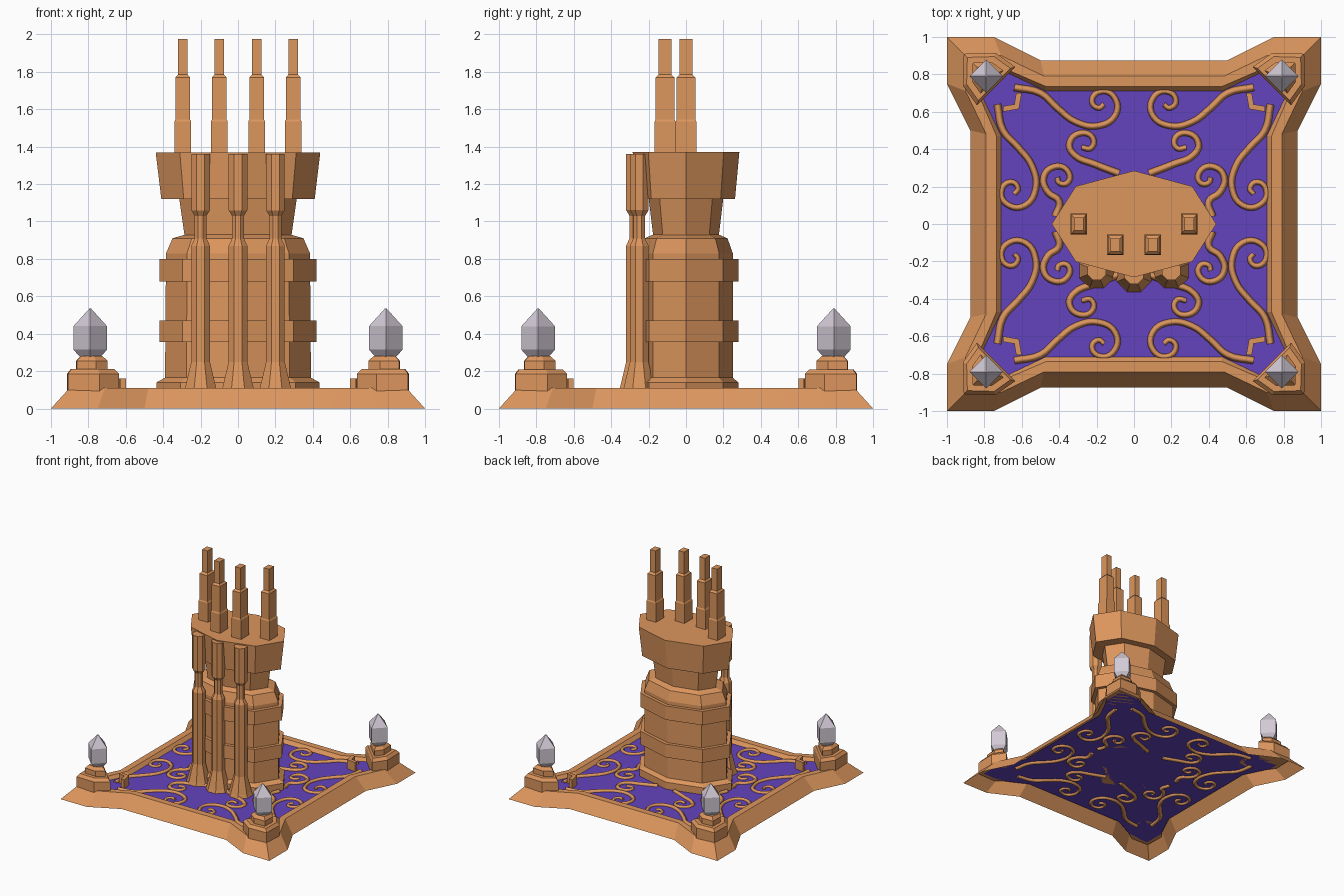
import bpy, bmesh, math
from mathutils import Vector

if "Cube" in bpy.data.objects:
    bpy.data.objects.remove(bpy.data.objects["Cube"])


def material(name, rgb):
    m = bpy.data.materials.new(name)
    m.use_nodes = True
    colour = (*rgb, 1)
    m.diffuse_color = colour
    m.node_tree.nodes["Principled BSDF"].inputs["Base Color"].default_value = colour
    return m


COPPER = material("copper", (0.72, 0.305, 0.11))
PURPLE = material("purple", (0.127, 0.056, 0.515))
CRYSTAL = material("pale_crystal", (0.64, 0.58, 0.66))
FLOOR = 0.08
QUADRANTS = [(1, 1, "back_left"), (-1, 1, "back_right"),
             (-1, -1, "front_right"), (1, -1, "front_left")]


def loft(name, rings, mat, caps=True):
    """Skin a stack of equal rings, bottom to top."""
    bm = bmesh.new()
    rows = [[bm.verts.new(p) for p in ring] for ring in rings]
    n = len(rows[0])
    for a, b in zip(rows, rows[1:]):
        for i in range(n):
            j = (i + 1) % n
            bm.faces.new((a[i], a[j], b[j], b[i]))
    if caps:
        bm.faces.new(rows[0][::-1])
        bm.faces.new(rows[-1])
        bmesh.ops.recalc_face_normals(bm, faces=bm.faces)
    mesh = bpy.data.meshes.new(name)
    bm.to_mesh(mesh)
    bm.free()
    mesh.materials.append(mat)
    obj = bpy.data.objects.new(name, mesh)
    bpy.context.collection.objects.link(obj)
    return obj


def ring(sides, rx, ry, z, x=0, y=0, turn=0.0):
    """Ellipse with few sides; turn is a fraction of one side."""
    step = math.tau / sides
    return [Vector((x + rx * math.cos((i + turn) * step),
                    y + ry * math.sin((i + turn) * step), z)) for i in range(sides)]


def star(corner, a, b, side, z):
    """Square outline with flared corners."""
    quarter = [(side, -b), (side, b), (corner, a), (corner, corner), (a, corner)]
    pts = []
    for k in range(4):
        for x, y in quarter:
            for _ in range(k):
                x, y = -y, x
            pts.append(Vector((x, y, z)))
    return pts


# Base: hollow sloping rim and floor
loft("base_rim", [star(1, 0.75, 0.5, 0.875, 0), star(0.9, 0.71, 0.48, 0.79, 0.11),
                  star(0.83, 0.69, 0.47, 0.735, 0.11), star(0.81, 0.68, 0.47, 0.71, FLOOR)],
     COPPER, caps=False)
floor_mesh = bpy.data.meshes.new("floor")
outline = star(0.88, 0.70, 0.48, 0.77, FLOOR)
floor_mesh.from_pydata(outline, [], [list(range(len(outline)))])
floor_mesh.materials.append(PURPLE)
bpy.context.collection.objects.link(bpy.data.objects.new("floor", floor_mesh))

# Scroll ornaments on the floor
edge_scroll = [(0.64, 0.73), (0.50, 0.70), (0.41, 0.62), (0.31, 0.545), (0.19, 0.525),
               (0.10, 0.58), (0.10, 0.67), (0.17, 0.71), (0.225, 0.66), (0.19, 0.62), (0.16, 0.64)]
upper_scroll = [(0.08, 0.27), (0.21, 0.32), (0.32, 0.37), (0.345, 0.43),
                (0.29, 0.485), (0.22, 0.46), (0.23, 0.405), (0.28, 0.41)]
lower_scroll = [(0.42, 0.04), (0.40, 0.12), (0.46, 0.17), (0.483, 0.25),
                (0.43, 0.305), (0.36, 0.29), (0.35, 0.225), (0.40, 0.22), (0.41, 0.25)]
scrolls = [edge_scroll, [(y, x) for x, y in edge_scroll], upper_scroll, lower_scroll]
curve = bpy.data.curves.new("floor_scrolls", "CURVE")
curve.dimensions = "3D"
curve.bevel_depth = 0.02
curve.bevel_resolution = 0
curve.resolution_u = 4
curve.use_fill_caps = True
for sx, sy, _ in QUADRANTS:
    for path in scrolls:
        spline = curve.splines.new("BEZIER")
        spline.bezier_points.add(len(path) - 1)
        for i, (p, (x, y)) in enumerate(zip(spline.bezier_points, path)):
            p.co = (sx * x, sy * y, FLOOR)
            p.handle_left_type = p.handle_right_type = "AUTO"
            p.radius = 1.0 - 0.35 * i / len(path)
curve.materials.append(COPPER)
bpy.context.collection.objects.link(bpy.data.objects.new("floor_scrolls", curve))

# Corner pedestals with crystals and angled brackets
C = 0.79
pentagon = [(0.91, 0.91), (0.74, 0.915), (0.635, 0.84), (0.84, 0.635), (0.915, 0.74)]
bracket = [(0.70, 0.60), (0.615, 0.615), (0.60, 0.70), (0.63, 0.70), (0.64, 0.64), (0.70, 0.63)]


def corner_ring(pts, sx, sy, scale, z):
    return [Vector((sx * (C + (x - C) * scale), sy * (C + (y - C) * scale), z)) for x, y in pts]


for sx, sy, place in QUADRANTS:
    loft("pedestal_" + place,
         [corner_ring(pentagon, sx, sy, s, z) for s, z in
          ((1, FLOOR), (1, 0.185), (0.84, 0.21), (0.6, 0.21), (0.6, 0.255), (0.42, 0.28))], COPPER)
    loft("bracket_" + place,
         [corner_ring(bracket, sx, sy, 1, z) for z in (FLOOR, 0.16)], COPPER)
    loft("crystal_" + place,
         [ring(4, r, r, z, sx * C, sy * C) for r, z in
          ((0.05, 0.27), (0.09, 0.315), (0.09, 0.44), (0.004, 0.535))], CRYSTAL)

# Tower body, neck and overhanging cap
loft("tower_body", [ring(8, rx, ry, z) for rx, ry, z in
                    ((0.435, 0.28, FLOOR), (0.435, 0.28, 0.14), (0.39, 0.25, 0.165),
                     (0.385, 0.25, 0.83), (0.35, 0.222, 0.91), (0.28, 0.175, 0.93))], COPPER)
loft("tower_neck", [ring(8, 0.285, 0.175, 0.92), ring(8, 0.315, 0.2, 1.13)], COPPER)
loft("tower_cap", [ring(8, 0.41, 0.262, 1.12), ring(8, 0.44, 0.285, 1.37)], COPPER)
for name, low, high in (("lower_band", 0.355, 0.47), ("upper_band", 0.68, 0.80)):
    loft(name, [ring(8, 0.42, 0.28, z) for z in (low, high)], COPPER)

# Front pipes
pipe_profile = [(0.1, FLOOR), (0.09, 0.11), (0.054, 0.25), (0.054, 0.87), (0.034, 0.91),
                (0.034, 1.03), (0.054, 1.06), (0.054, 1.36)]
for name, x, y in (("right", -0.2, -0.25), ("middle", 0, -0.27), ("left", 0.2, -0.25)):
    loft("pipe_" + name, [ring(8, r, r, z, x, y, 0.5) for r, z in pipe_profile], COPPER)

# Stepped chimneys on the roof
steps = [(0.045, 0.055, 1.36), (0.045, 0.055, 1.535), (0.039, 0.05, 1.545), (0.039, 0.05, 1.77),
         (0.026, 0.034, 1.785), (0.026, 0.034, 1.975)]
d = math.sqrt(2)
for name, x, y in (("outer_right", -0.295, 0), ("inner_right", -0.1, -0.112),
                   ("inner_left", 0.1, -0.112), ("outer_left", 0.295, 0)):
    loft("chimney_" + name,
         [ring(4, d * hx, d * hy, z, x, y, 0.5) for hx, hy, z in steps], COPPER)
